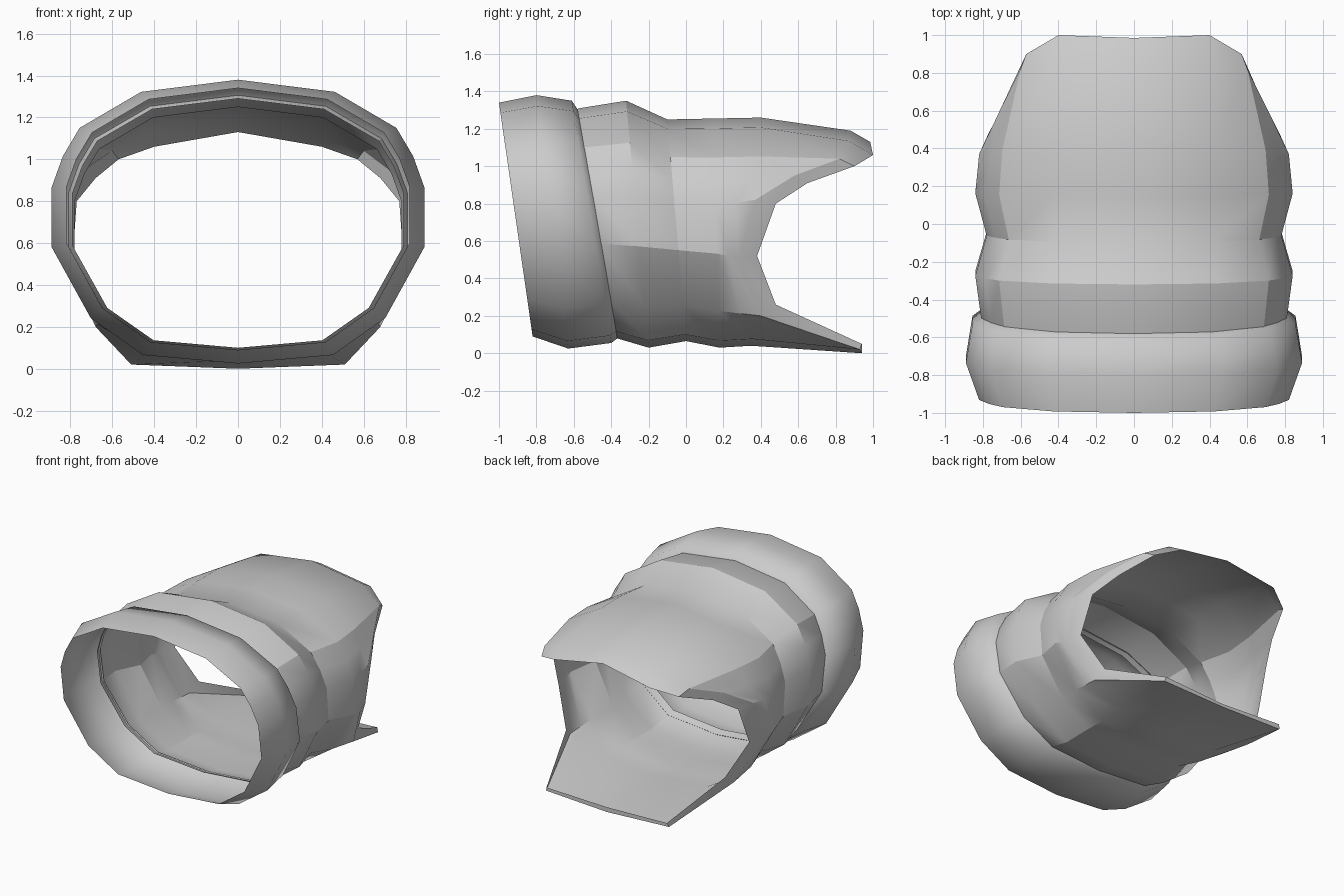
import bpy
import bmesh
import math

cube = bpy.data.objects.get("Cube")
if cube:
    bpy.data.objects.remove(cube, do_unlink=True)

grey = bpy.data.materials.new("plain_grey")
grey.use_nodes = True
colour = (0.6, 0.6, 0.6, 1)
grey.diffuse_color = colour
grey.node_tree.nodes["Principled BSDF"].inputs["Base Color"].default_value = colour

# Half cross-section from top centre to bottom centre: width and height fractions
SECTION = [(0, 1), (.52, .957), (.85, .83), (.94, .73), (1, .62),
           (1, .41), (.79, .16), (.51, .03), (0, 0)]


def ring(y_top, y_bottom, top, bottom, width):
    """Half ring, leaning from y_top at the top to y_bottom at the bottom."""
    return [(width * u, y_bottom + (y_top - y_bottom) * v, bottom + (top - bottom) * v)
            for u, v in SECTION]


def shell(name, half_rings, angle):
    """Mirror each half ring and bridge the closed loops into a thin tube."""
    bm = bmesh.new()
    loops = []
    for half in half_rings:
        mirrored = [(-x, y, z) for x, y, z in half[-2:0:-1]]
        loops.append([bm.verts.new(p) for p in half + mirrored])
    n = len(loops[0])
    for a, b in zip(loops, loops[1:]):
        for i in range(n):
            j = (i + 1) % n
            bm.faces.new((a[i], b[i], b[j], a[j]))
    mesh = bpy.data.meshes.new(name)
    bm.to_mesh(mesh)
    bm.free()
    obj = bpy.data.objects.new(name, mesh)
    bpy.context.collection.objects.link(obj)
    mesh.materials.append(grey)
    bpy.ops.object.select_all(action='DESELECT')
    obj.select_set(True)
    bpy.context.view_layer.objects.active = obj
    bpy.ops.object.shade_smooth_by_angle(angle=math.radians(angle))


# Rounded front cuff
shell("front_cuff", [
    ring(-1, -.82, 1.34, .09, .82),
    ring(-.8, -.63, 1.38, .025, .89),
    ring(-.61, -.4, 1.35, .055, .855),
    ring(-.57, -.36, 1.29, .085, .80),
], 50)

# Sleeve tucked into the cuff
body = [
    ring(-.62, -.42, 1.29, .1, .79),
    ring(-.57, -.37, 1.31, .08, .81),
    ring(-.32, -.2, 1.35, .03, .84),
    ring(-.1, 0, 1.25, .065, .78),
    ring(.15, .18, 1.255, .03, .84),
]

# Cut-away rear opening: outer rim and the bevelled lip turned inside it
rim = [(0, .88, 1.19), (.42, .87, 1.135), (.6, .82, 1.04), (.72, .58, .95),
       (.82, .37, .82), (.82, .28, .51), (.68, .4, .2), (.51, .93, .02), (0, .94, 0)]
lip = [(0, .985, 1.13), (.4, 1, 1.06), (.57, .9, 1), (.68, .65, .91),
       (.77, .48, .8), (.79, .38, .52), (.66, .48, .26), (.5, .94, .05), (0, .93, .03)]

# Last full ring is held back where the opening cuts into the sides
held = []
for p, before, end in zip(ring(.4, .35, 1.26, .04, .82), body[-1], rim):
    middle = tuple((a + b) / 2 for a, b in zip(before, end))
    held.append(p if p[1] < middle[1] else middle)

shell("sleeve", body + [held, rim, lip], 28)
